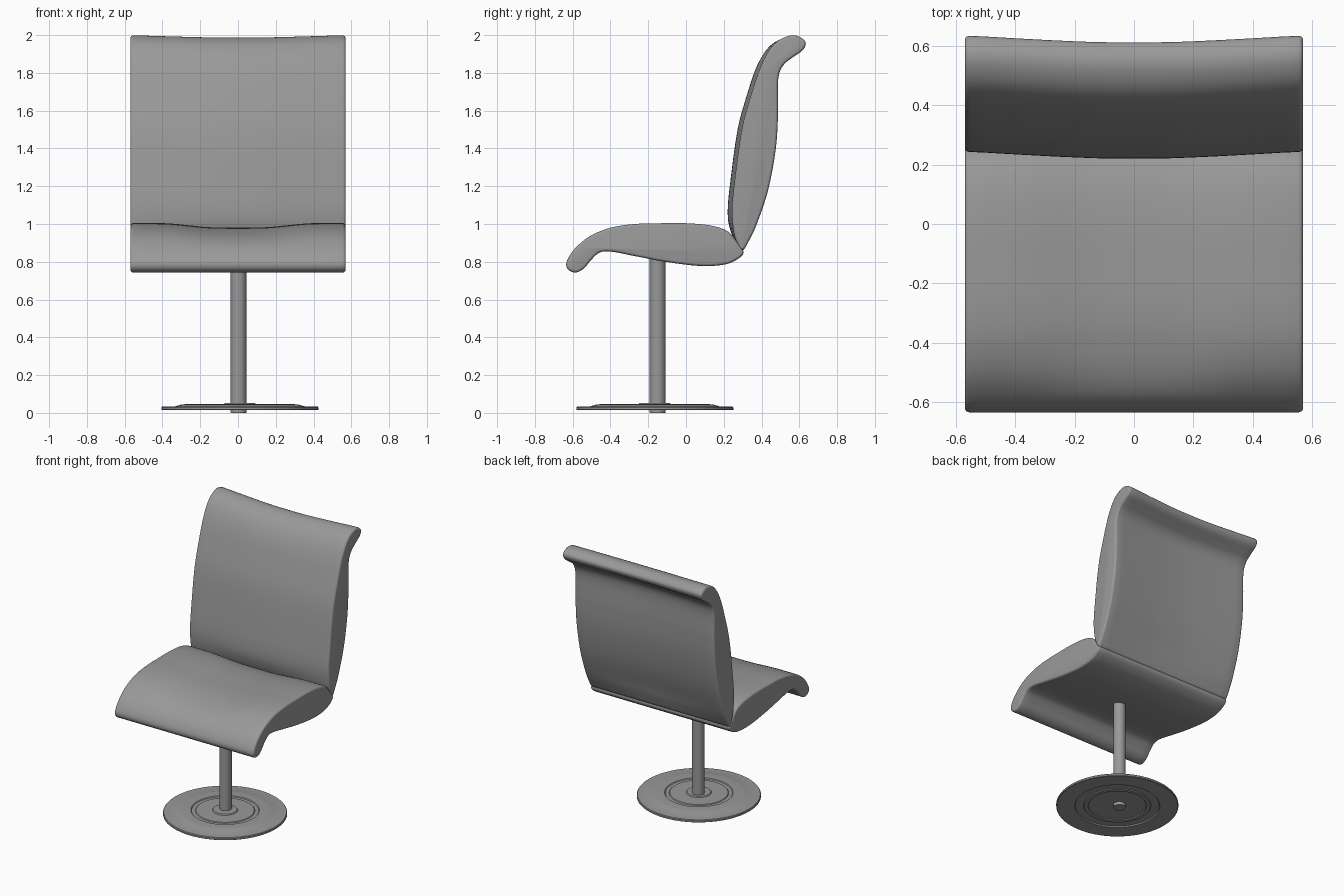
import bpy, math
from mathutils import Vector

if "Cube" in bpy.data.objects:
    bpy.data.objects.remove(bpy.data.objects["Cube"])

# Dark grey used on every part
grey = bpy.data.materials.new("dark_grey")
grey.diffuse_color = (.32, .32, .32, 1)
grey.use_nodes = True
grey.node_tree.nodes["Principled BSDF"].inputs["Base Color"].default_value = grey.diffuse_color


def finish(name, verts, faces, angle=40):
    me = bpy.data.meshes.new(name)
    me.from_pydata(verts, [], faces)
    me.materials.append(grey)
    ob = bpy.data.objects.new(name, me)
    bpy.context.collection.objects.link(ob)
    bpy.ops.object.select_all(action='DESELECT')
    ob.select_set(True)
    bpy.context.view_layer.objects.active = ob
    bpy.ops.object.mode_set(mode='EDIT')
    bpy.ops.mesh.select_all(action='SELECT')
    bpy.ops.mesh.normals_make_consistent(inside=False)
    bpy.ops.object.mode_set(mode='OBJECT')
    bpy.ops.object.shade_smooth_by_angle(angle=math.radians(angle))
    return ob


def smooth_loop(pts, n=4):
    # closed Catmull-Rom curve through the profile points
    p = [Vector(q) for q in pts]
    out = []
    for i in range(len(p)):
        a, b, c, d = (p[(i + k) % len(p)] for k in (-1, 0, 1, 2))
        for s in range(n):
            t = s / n
            out.append(0.5 * (2 * b + (c - a) * t + (2 * a - 5 * b + 4 * c - d) * t * t
                              + (3 * b - a - 3 * c + d) * t ** 3))
    return out


def cushion(name, pts, half, reach, warp, r=0.015):
    # side profile swept across x, with rounded rims at both ends
    loop = smooth_loop(pts)
    n = len(loop)
    normals = []
    for i in range(n):
        t = (loop[(i + 1) % n] - loop[i - 1]).normalized()
        normals.append(Vector((t.y, -t.x)))      # inward for a clockwise loop
    rims = [(half - r + r * math.sin(a), r * (1 - math.cos(a)))
            for a in (math.radians(d) for d in (0, 25, 50, 70, 85))]
    inner = [(-0.5 + i / 16, 0) for i in range(17)]
    stations = [(-x, o) for x, o in reversed(rims)] + inner + rims
    verts, faces = [], []
    for x, off in stations:
        # flat in the middle, easing up towards the sides
        t = max(0, min(1, (abs(x) - .1) / (reach - .1)))
        w = 1 - t ** 1.25 if reach > .5 else 1 - t * t * (3 - 2 * t)
        for p, nn in zip(loop, normals):
            q = p + nn * off
            verts.append((x, *warp(w, q.x, q.y)))
    m = len(stations)
    for s in range(m - 1):
        for i in range(n):
            j = (i + 1) % n
            faces.append((s * n + i, s * n + j, (s + 1) * n + j, (s + 1) * n + i))
    faces += [tuple(range(n)), tuple(range((m - 1) * n, m * n))]
    return finish(name, verts, faces)


def lathe(name, prof, cx, cy, seg=64):
    verts = [(cx + r * math.cos(2 * math.pi * k / seg), cy + r * math.sin(2 * math.pi * k / seg), z)
             for r, z in prof for k in range(seg)]
    faces = [(a * seg + k, a * seg + (k + 1) % seg, (a + 1) * seg + (k + 1) % seg, (a + 1) * seg + k)
             for a in range(len(prof) - 1) for k in range(seg)]
    faces += [tuple(range(seg)), tuple(range((len(prof) - 1) * seg, len(prof) * seg))]
    return finish(name, verts, faces, 20)


# Seat: front roll, dished top
seat = [(-.632, .80), (-.59, .868), (-.51, .935), (-.40, .98), (-.27, 1.0), (-.13, 1.004), (0, 1.004),
        (.13, .992), (.22, .962), (.27, .905), (.305, .848), (.26, .806), (.19, .783), (.07, .778),
        (-.11, .80), (-.27, .83), (-.39, .853), (-.455, .85), (-.50, .812), (-.54, .765),
        (-.585, .743), (-.625, .76)]
cushion("seat", seat, .57, .42,
        lambda w, y, z: (y, z - .024 * w * max(0, min(1, (z - .88) / .1))))

# Backrest: rolled top, middle pushed slightly forward
back = [(.297, .858), (.268, .905), (.25, .97), (.243, 1.08), (.258, 1.235), (.295, 1.5), (.345, 1.685),
        (.40, 1.845), (.46, 1.945), (.525, 1.99), (.585, 1.997), (.632, 1.965), (.62, 1.922),
        (.565, 1.882), (.515, 1.84), (.488, 1.765), (.487, 1.58), (.475, 1.395), (.435, 1.18),
        (.375, 1.0), (.33, .905)]
cushion("backrest", back, .57, .54,
        lambda w, y, z: (y - .022 * w * min(1, max(0, (z - .86) / .15)),
                         z - .012 * w * max(0, min(1, (z - 1.8) / .2))))

# Pedestal column
lathe("column", [(.041, 0), (.042, .002), (.042, .84)], .003, -.15, 32)

# Stepped thin base plate
top = [(.08, .052), (.085, .045), (.195, .045), (.2, .04), (.225, .04), (.23, .046), (.29, .046),
       (.31, .044), (.345, .034), (.412, .033), (.416, .028)]
under = [(.416, .017), (.412, .014), (.29, .014), (.285, .022), (.23, .022), (.225, .016),
         (.2, .016), (.195, .022), (.06, .022)]
lathe("base_plate", top + under, .01, -.165)
